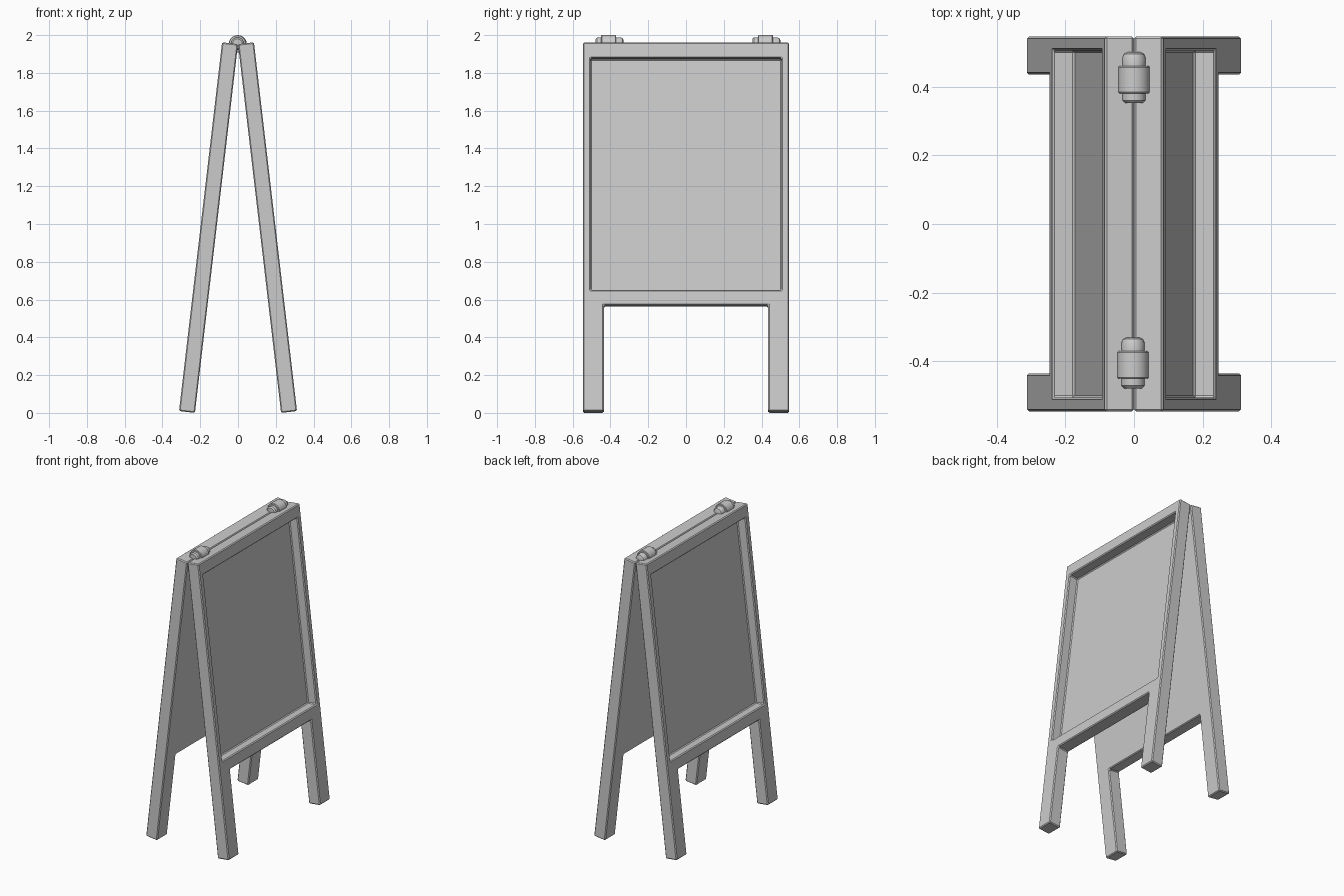
import bpy, bmesh, math
from mathutils import Vector, Matrix

if "Cube" in bpy.data.objects:
    bpy.data.objects.remove(bpy.data.objects["Cube"])

TILT = math.radians(6.66)
TOP = 1.952
LENGTH = TOP / math.cos(TILT)
THICK = 0.085


def mesh_object(name, bm):
    bmesh.ops.recalc_face_normals(bm, faces=bm.faces)
    me = bpy.data.meshes.new(name)
    bm.to_mesh(me)
    bm.free()
    ob = bpy.data.objects.new(name, me)
    bpy.context.collection.objects.link(ob)
    return ob


def prism(name, outline, x0, x1):
    """Extrude a (y, z) outline from x0 to x1."""
    bm = bmesh.new()
    face = bm.faces.new([bm.verts.new((x0, y, z)) for y, z in outline])
    ext = bmesh.ops.extrude_face_region(bm, geom=[face])
    moved = [v for v in ext["geom"] if isinstance(v, bmesh.types.BMVert)]
    bmesh.ops.translate(bm, verts=moved, vec=(x1 - x0, 0, 0))
    return mesh_object(name, bm)


def lean(ob, turn):
    ob.location = (0, 0, TOP)
    ob.rotation_euler = (0, -TILT, turn)


# Two leaning boards: frame with legs, and a recessed writing panel
half = [(0.545, 0), (0.545, -LENGTH), (0.435, -LENGTH), (0.435, -1.40)]
outline = half + [(-y, z) for y, z in reversed(half)]
recess = [(0.505, -0.083), (0.505, -1.32), (-0.505, -1.32), (-0.505, -0.083)]
for label, turn in (("right", 0), ("left", math.pi)):
    board = prism(label + "_board", outline, 0, THICK)
    cutter = prism(label + "_recess_cutter", recess, 0.02, 0.2)
    cutter.hide_render = True
    cutter.hide_viewport = False
    cutter.display_type = 'WIRE'
    lean(board, turn)
    lean(cutter, turn)
    cut = board.modifiers.new("recess", 'BOOLEAN')
    cut.operation = 'DIFFERENCE'
    cut.solver = 'EXACT'
    cut.object = cutter
    bev = board.modifiers.new("soft_edges", 'BEVEL')
    bev.width = 0.011
    bev.segments = 1
    bev.limit_method = 'ANGLE'


# Hinge barrels along the ridge, turned from a (radius, y) profile
profile = [(0, -0.068), (0.026, -0.068), (0.034, -0.060), (0.034, -0.040),
           (0.043, -0.040), (0.046, -0.036), (0.046, 0.036), (0.043, 0.040),
           (0.034, 0.040), (0.034, 0.064), (0.029, 0.075), (0.018, 0.080),
           (0, 0.080)]
for label, y in (("front", -0.41), ("back", 0.42)):
    bm = bmesh.new()
    vs = [bm.verts.new((r, py, 0)) for r, py in profile]
    es = [bm.edges.new(pair) for pair in zip(vs, vs[1:])]
    bmesh.ops.spin(bm, geom=vs + es, cent=(0, 0, 0), axis=(0, 1, 0),
                   angle=math.tau, steps=20, use_duplicate=False)
    bmesh.ops.remove_doubles(bm, verts=bm.verts, dist=1e-5)
    hinge = mesh_object(label + "_hinge", bm)
    hinge.location = (-0.003 if y < 0 else 0, y, 1.954)
    bpy.ops.object.select_all(action='DESELECT')
    hinge.select_set(True)
    bpy.context.view_layer.objects.active = hinge
    bpy.ops.object.shade_smooth_by_angle(angle=math.radians(35))
